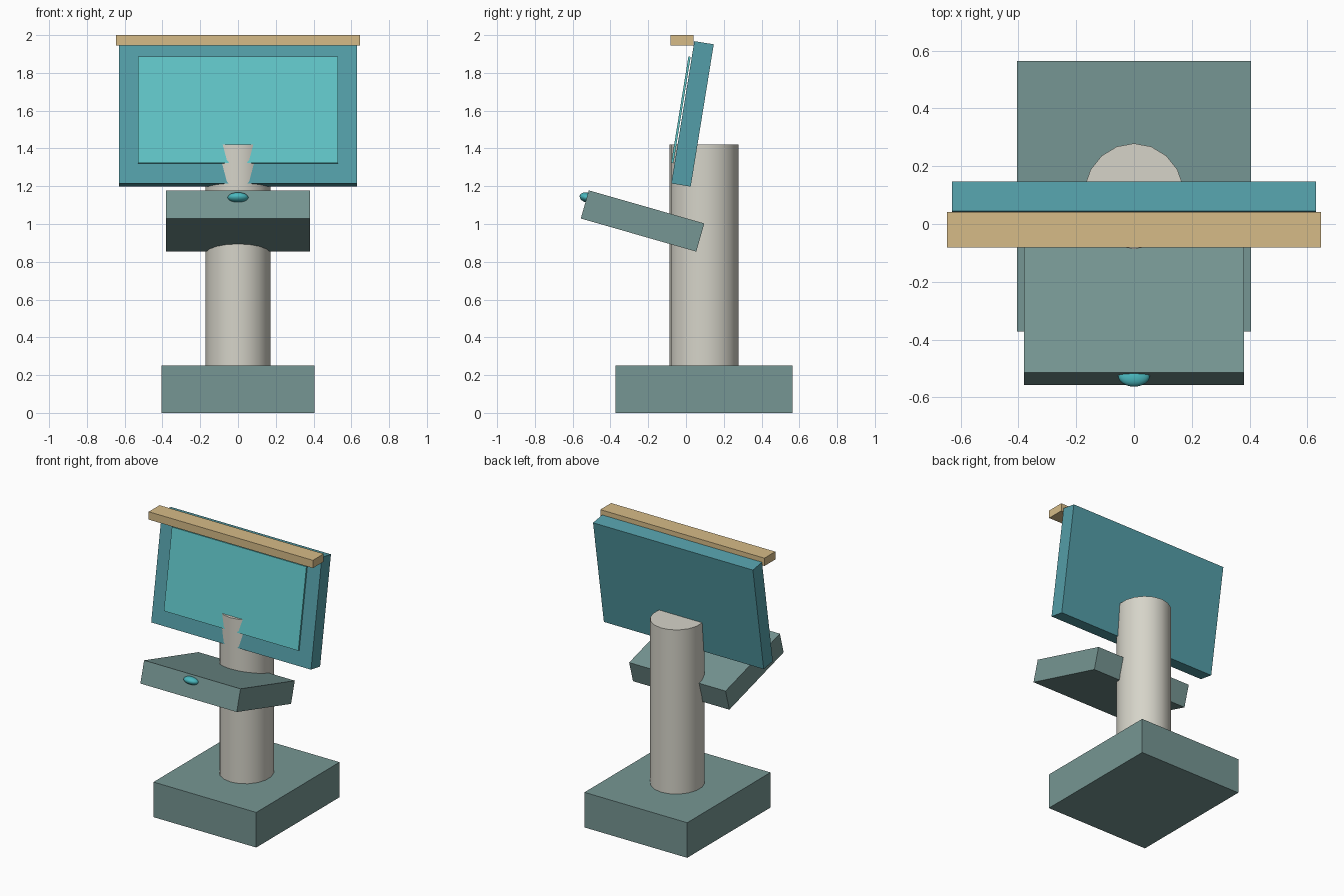
import bpy
from math import radians
from mathutils import Euler, Vector

default = bpy.data.objects.get("Cube")
if default:
    bpy.data.objects.remove(default, do_unlink=True)


def material(name, rgb):
    """Flat colour given as 0-255 sRGB, stored linear."""
    lin = [((c / 255 + 0.055) / 1.055) ** 2.4 for c in rgb] + [1.0]
    mat = bpy.data.materials.new(name)
    mat.use_nodes = True
    mat.diffuse_color = lin
    mat.node_tree.nodes["Principled BSDF"].inputs["Base Color"].default_value = lin
    return mat


grey_green = material("grey green", (118, 150, 147))
stone = material("pale stone", (214, 212, 201))
teal = material("teal", (84, 158, 168))
aqua = material("bright aqua", (97, 199, 201))
lens_aqua = material("lens aqua", (74, 184, 190))
wood = material("light wood", (214, 187, 135))


def finish(name, mat, scale, tilt=0.0):
    ob = bpy.context.object
    ob.name = name
    ob.scale = scale
    ob.rotation_euler.x = radians(tilt)
    ob.data.materials.append(mat)
    return ob


def box(name, mat, centre, size, tilt=0.0):
    bpy.ops.mesh.primitive_cube_add(size=1, location=centre)
    return finish(name, mat, size, tilt)


# Pedestal
box("base_block", grey_green, (0, 0.096, 0.125), (0.81, 0.938, 0.25))

# Slightly oval post
bpy.ops.mesh.primitive_cylinder_add(vertices=18, radius=1, depth=1, location=(0, 0.096, 0.83))
finish("post", stone, (0.174, 0.183, 1.18))
bpy.ops.object.shade_smooth_by_angle(angle=radians(40))

# Sloping tray with a domed button on its front edge
box("tray", grey_green, (0, -0.23, 1.016), (0.76, 0.636, 0.155), -16)
bpy.ops.mesh.primitive_uv_sphere_add(segments=24, ring_count=12, radius=1,
                                     location=(0, -0.525, 1.14))
finish("button", lens_aqua, (0.055, 0.039, 0.026), -16)
bpy.ops.object.shade_smooth()

# Leaning panel with a thin screen floating just off its front
lean = -9.2
panel_centre = Vector((0, 0.0345, 1.583))
box("panel", teal, panel_centre, (1.26, 0.104, 0.763), lean)
offset = Vector((0, -0.064, 0.011))
offset.rotate(Euler((radians(lean), 0, 0)))
box("screen", aqua, panel_centre + offset, (1.06, 0.012, 0.571), lean)

# Wooden rail along the top
box("top_rail", wood, (0, -0.02, 1.972), (1.294, 0.122, 0.056))
